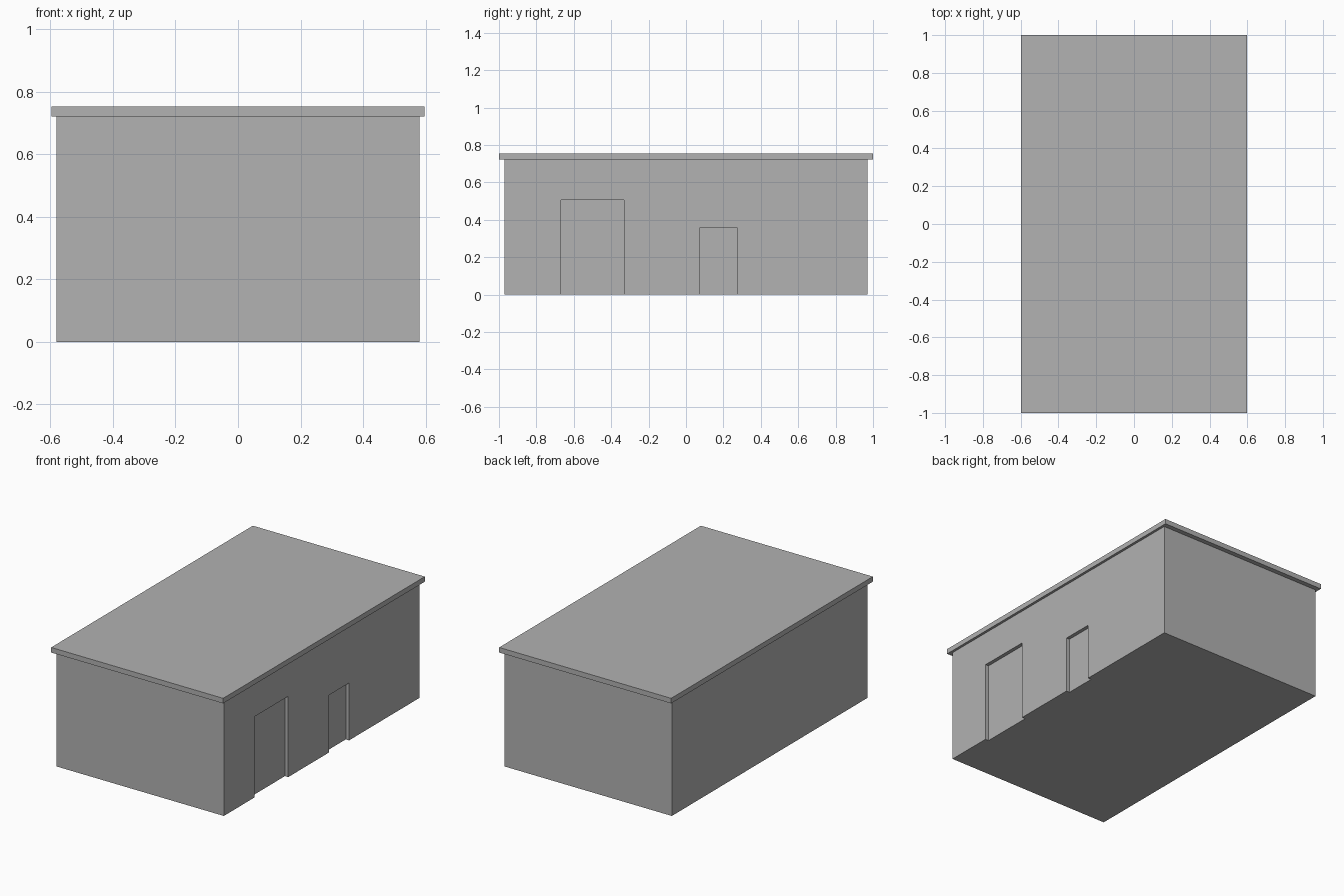
import bpy

cube = bpy.data.objects.get("Cube")
if cube:
    bpy.data.objects.remove(cube, do_unlink=True)

# Single flat colour
grey = bpy.data.materials.new("plain_grey")
grey.use_nodes = True
colour = (0.445, 0.445, 0.445, 1)
grey.diffuse_color = colour
grey.node_tree.nodes["Principled BSDF"].inputs["Base Color"].default_value = colour


def box(name, low, high):
    """Axis-aligned box between two corners."""
    centre = [(a + b) / 2 for a, b in zip(low, high)]
    bpy.ops.mesh.primitive_cube_add(size=1, location=centre)
    obj = bpy.context.object
    obj.name = name
    obj.scale = [b - a for a, b in zip(low, high)]
    bpy.ops.object.transform_apply(location=False, rotation=False, scale=True)
    obj.data.materials.append(grey)
    return obj


HALF_X, HALF_Y, WALL_TOP, ROOF_TOP = 0.581, 0.97, 0.722, 0.754
RECESS = 0.023

# Building body
walls = box("walls", (-HALF_X, -HALF_Y, 0), (HALF_X, HALF_Y, WALL_TOP))

# Shallow doorways in the left wall, open at the ground: y range and height
doorways = {
    "small_doorway": (0.074, 0.272, 0.36),
    "large_doorway": (-0.668, -0.332, 0.507),
}
for name, (y0, y1, height) in doorways.items():
    cutter = box(name + "_cutter", (HALF_X - RECESS, y0, -0.1), (HALF_X + 0.1, y1, height))
    cutter.hide_render = True
    cut = walls.modifiers.new(name, "BOOLEAN")
    cut.operation = "DIFFERENCE"
    cut.solver = "EXACT"
    cut.object = cutter
    bpy.context.view_layer.objects.active = walls
    bpy.ops.object.modifier_apply(modifier=cut.name)
    bpy.data.objects.remove(cutter, do_unlink=True)

# Flat overhanging roof slab
box("roof_slab", (-0.597, -1, WALL_TOP), (0.597, 1, ROOF_TOP))
